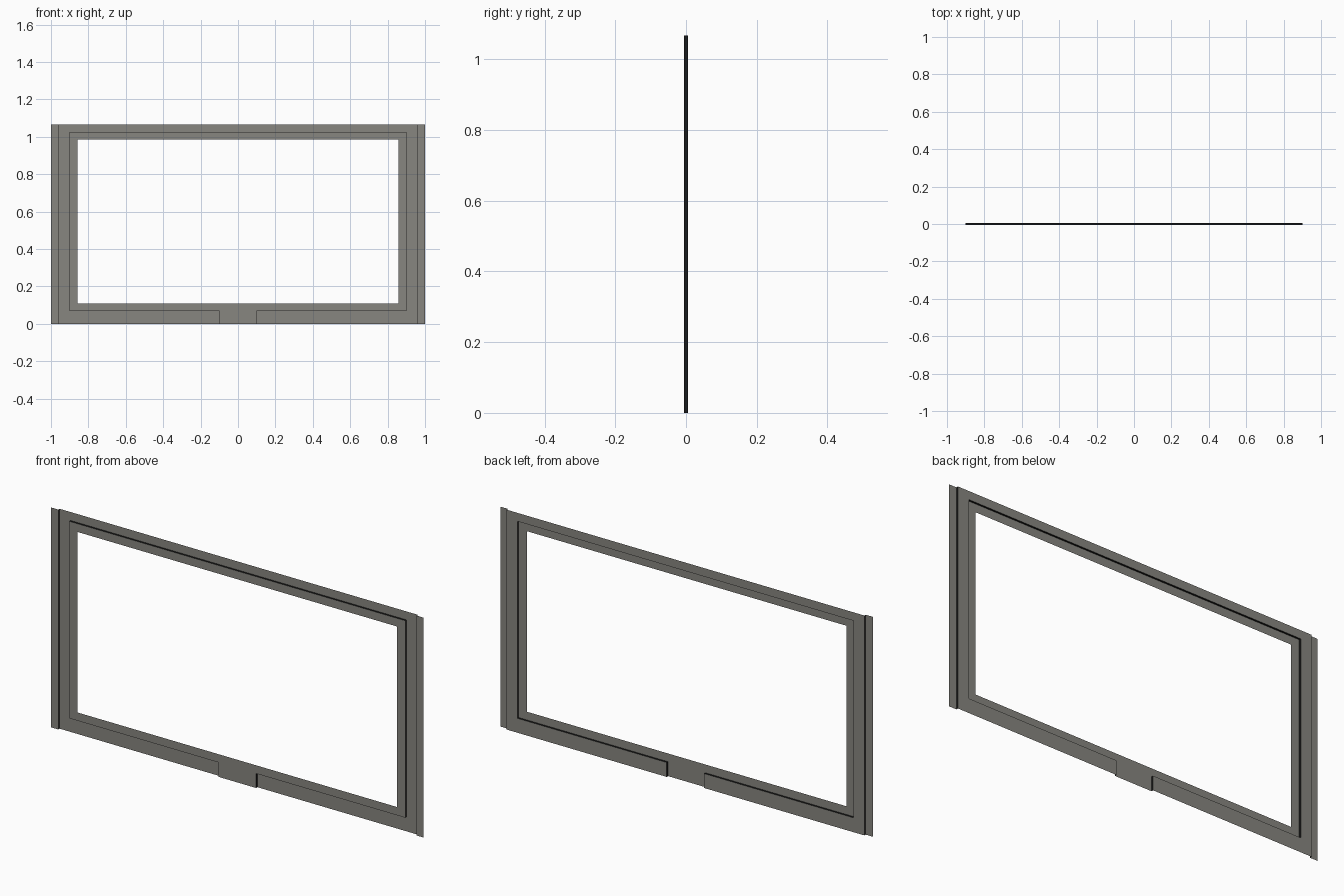
import bpy, bmesh

if "Cube" in bpy.data.objects:
    bpy.data.objects.remove(bpy.data.objects["Cube"])

F, B = -0.005, 0.005           # front and rear sheet depth
TOP = 1.067                    # overall height


def material(name, rgb):
    m = bpy.data.materials.new(name)
    m.diffuse_color = (*rgb, 1)
    m.use_nodes = True
    m.node_tree.nodes["Principled BSDF"].inputs["Base Color"].default_value = m.diffuse_color
    return m


grey = material("warm_grey", (0.242, 0.238, 0.216))
black = material("near_black", (0.01, 0.01, 0.01))


def build(name, mat, rects=(), y=0.0, paths=()):
    """Right half from x-z rectangles at depth y plus stepped walls, mirrored in x."""
    bm = bmesh.new()
    for x0, z0, x1, z1 in rects:
        bm.faces.new([bm.verts.new((x, y, z)) for x, z in
                      ((x0, z0), (x1, z0), (x1, z1), (x0, z1))])
    for path in paths:
        for (xa, za), (xb, zb) in zip(path, path[1:]):
            bm.faces.new([bm.verts.new(c) for c in
                          ((xa, F, za), (xa, B, za), (xb, B, zb), (xb, F, zb))])
    geom = bm.verts[:] + bm.edges[:] + bm.faces[:]
    dup = bmesh.ops.duplicate(bm, geom=geom)["geom"]
    for v in [g for g in dup if isinstance(g, bmesh.types.BMVert)]:
        v.co.x *= -1
    bmesh.ops.reverse_faces(bm, faces=[g for g in dup if isinstance(g, bmesh.types.BMFace)])
    bmesh.ops.remove_doubles(bm, verts=bm.verts[:], dist=1e-5)
    me = bpy.data.meshes.new(name)
    bm.to_mesh(me)
    bm.free()
    me.materials.append(mat)
    ob = bpy.data.objects.new(name, me)
    bpy.context.collection.objects.link(ob)


# raised inner border around the opening, with the bottom centre tab
build("inner_border", grey,
      [(0, 0, 0.1, 0.07), (0, 0.07, 0.1, 0.11), (0.1, 0.07, 0.857, 0.11),
       (0.857, 0.07, 0.902, 1.026), (0, 0.986, 0.857, 1.026)], F)

# recessed outer frame
build("outer_frame", grey,
      [(0.1, 0, 0.902, 0.07), (0.902, 0, 0.961, TOP), (0, 1.026, 0.902, TOP)], B)

# raised strips on both sides
build("side_flanges", grey, [(0.961, 0, 1, TOP)], F)

# thin dark walls joining the two depths
build("step_walls", black, paths=[
    [(0.1, 0), (0.1, 0.07), (0.902, 0.07), (0.902, 1.026), (0, 1.026)],
    [(0.961, TOP), (0.961, 0)]])
